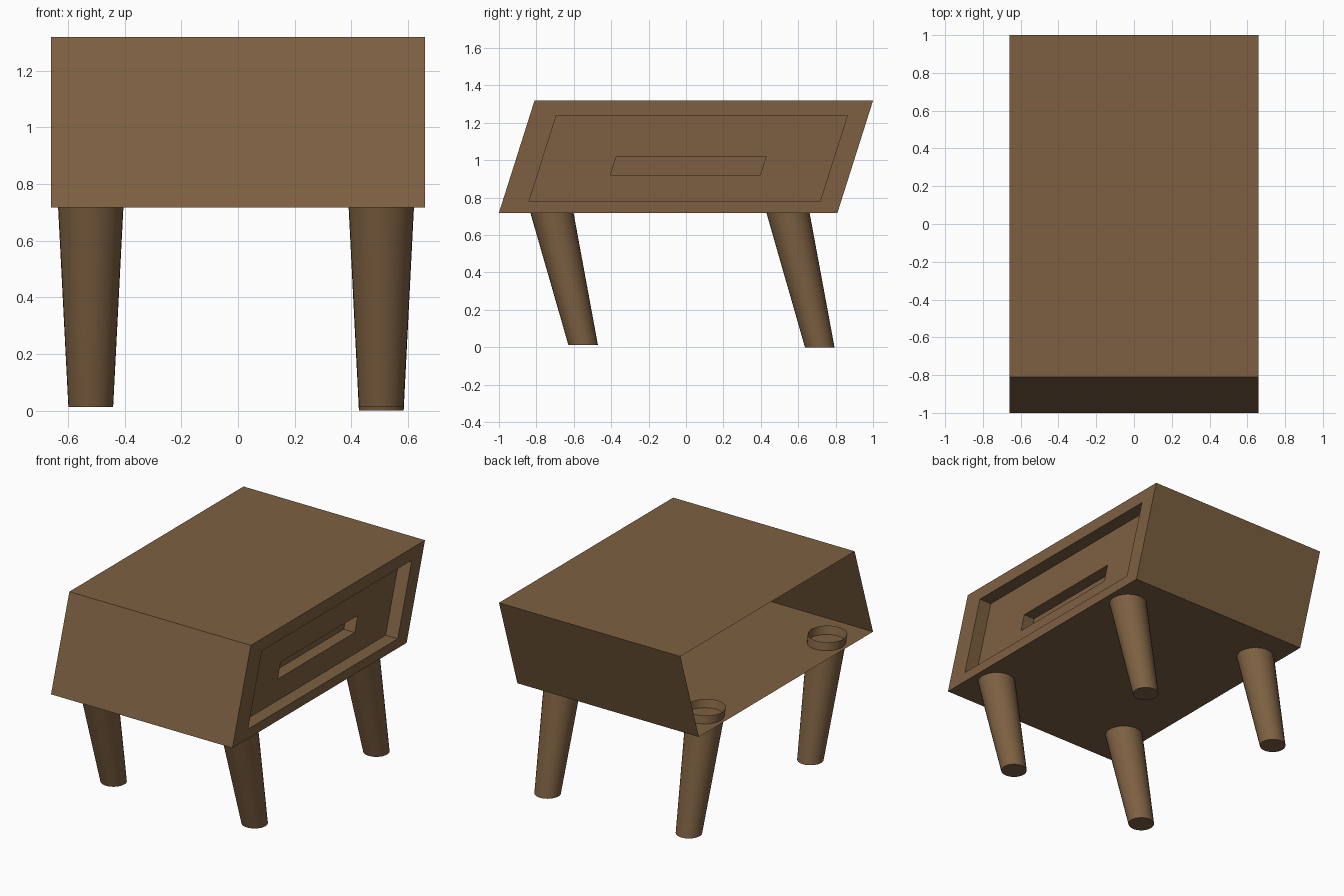
import bpy
import bmesh

cube = bpy.data.objects.get("Cube")
if cube:
    bpy.data.objects.remove(cube, do_unlink=True)

# Single wood colour
wood = bpy.data.materials.new("brown wood")
wood.use_nodes = True
wood.diffuse_color = (0.205, 0.118, 0.054, 1)
wood.node_tree.nodes["Principled BSDF"].inputs["Base Color"].default_value = wood.diffuse_color

SLANT = 0.317   # the cabinet leans back by this much per unit of height


def add_object(name, bm):
    mesh = bpy.data.meshes.new(name)
    bm.to_mesh(mesh)
    bm.free()
    obj = bpy.data.objects.new(name, mesh)
    mesh.materials.append(wood)
    bpy.context.collection.objects.link(obj)
    return obj


def slanted_ring(bm, x, y_mid, y_half, z_low, z_high):
    """Four corners of a leaning rectangle in the plane at x."""
    z_mid = (z_low + z_high) / 2
    corners = [(-1, z_low), (1, z_low), (1, z_high), (-1, z_high)]
    return [bm.verts.new((x, y_mid + s * y_half + SLANT * (z - z_mid), z)) for s, z in corners]


# Cabinet: thin shell, open on one side, with a recessed drawer and handle slot on the other
def build_cabinet():
    bm = bmesh.new()
    outer = (0, 0.905, 0.718, 1.32)
    drawer = (0.012, 0.778, 0.78, 1.24)
    slot = (0.012, 0.4, 0.92, 1.02)
    steps = [(-0.66, outer), (0.66, outer), (0.66, drawer),
             (0.572, drawer), (0.572, slot), (0.492, slot)]
    rings = [slanted_ring(bm, x, *shape) for x, shape in steps]
    for a, b in zip(rings, rings[1:]):
        for i in range(4):
            j = (i + 1) % 4
            bm.faces.new((a[j], a[i], b[i], b[j]))
    bm.faces.new(rings[-1])
    bm.normal_update()
    add_object("cabinet", bm)


# Legs: tapered, raked backwards, with an open top poking through the cabinet floor
def build_leg(name, x, y, z_foot):
    bm = bmesh.new()
    top = 0.77
    height = top - z_foot
    bmesh.ops.create_cone(bm, cap_ends=True, segments=32,
                          radius1=0.079, radius2=0.118, depth=height)
    bm.normal_update()
    bmesh.ops.delete(bm, geom=[f for f in bm.faces if f.normal.z > 0.9], context="FACES_ONLY")
    for v in bm.verts:
        v.co.z += z_foot + height / 2
        v.co.y += y - 0.236 * v.co.z
        v.co.x += x
    leg = add_object(name, bm)
    bpy.ops.object.select_all(action="DESELECT")
    leg.select_set(True)
    bpy.context.view_layer.objects.active = leg
    bpy.ops.object.shade_smooth_by_angle(angle=0.6)


build_cabinet()
for side, x in (("left", 0.506), ("right", -0.52)):
    for end, y in (("front", -0.547), ("back", 0.715)):
        foot = 0 if (side, end) == ("left", "back") else 0.012
        build_leg(f"{end}_{side}_leg", x, y, foot)
